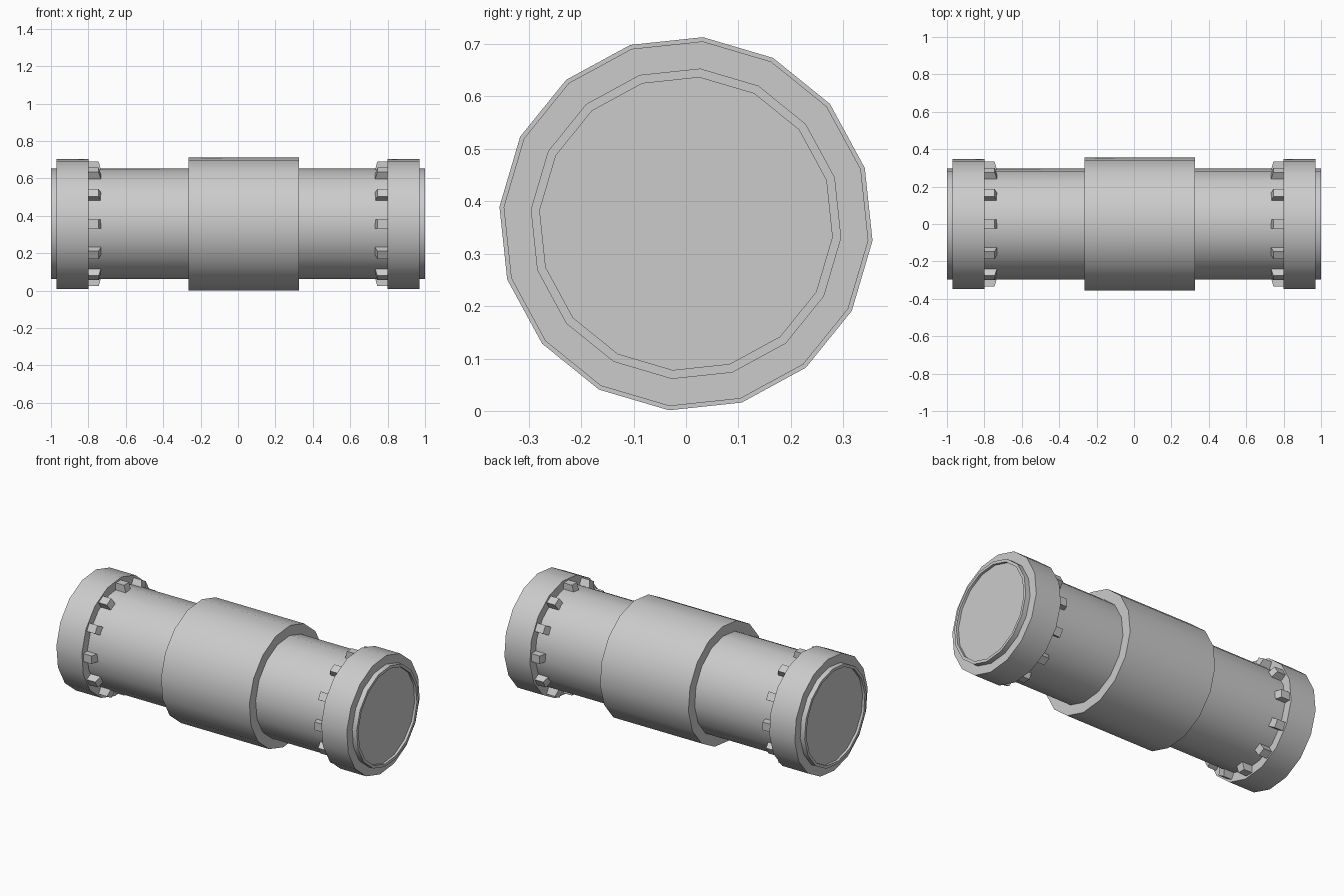
import bpy, bmesh, math
from mathutils import Matrix, Vector

if "Cube" in bpy.data.objects:
    bpy.data.objects.remove(bpy.data.objects["Cube"])

AXIS_Z = 0.357
SIDES = 16
TURN = math.radians(-5.2)

grey = bpy.data.materials.new("plain grey")
grey.use_nodes = True
grey.diffuse_color = (0.6, 0.6, 0.6, 1)
grey.node_tree.nodes["Principled BSDF"].inputs["Base Color"].default_value = (0.6, 0.6, 0.6, 1)


def finish(name, bm):
    bmesh.ops.recalc_face_normals(bm, faces=bm.faces)
    mesh = bpy.data.meshes.new(name)
    bm.to_mesh(mesh)
    bm.free()
    mesh.materials.append(grey)
    ob = bpy.data.objects.new(name, mesh)
    bpy.context.collection.objects.link(ob)
    bpy.ops.object.select_all(action="DESELECT")
    ob.select_set(True)
    bpy.context.view_layer.objects.active = ob
    bpy.ops.object.shade_smooth_by_angle(angle=math.radians(30))
    return ob


def lathe(name, profile):
    """Turn an (x, radius) profile around the long axis and cap both ends."""
    bm = bmesh.new()
    rings = []
    for x, r in profile:
        angles = [TURN + math.tau * i / SIDES for i in range(SIDES)]
        rings.append([bm.verts.new((x, r * math.cos(a), AXIS_Z + r * math.sin(a)))
                      for a in angles])
    for a, b in zip(rings, rings[1:]):
        for i in range(SIDES):
            j = (i + 1) % SIDES
            bm.faces.new((a[i], a[j], b[j], b[i]))
    bm.faces.new(rings[0])
    bm.faces.new(rings[-1])
    return finish(name, bm)


def teeth(name, side):
    """A ring of twelve small tapered lugs on the inner face of an end collar."""
    bm = bmesh.new()
    for i in range(12):
        turn = Matrix.Translation((0, 0, AXIS_Z)) @ Matrix.Rotation(math.tau * i / 12, 4, "X")
        lug = bmesh.ops.create_cube(bm, size=1)["verts"]
        for v in lug:
            outer, inner = v.co.z > 0, v.co.x < 0
            x = (0.745 if outer else 0.73) if inner else 0.81
            v.co = turn @ Vector((side * x, v.co.y * 0.048, 0.333 if outer else 0.28))
    return finish(name, bm)


# Main tube with shallow recessed ends
lathe("main_tube", [(-0.985, 0.28), (-1, 0.28), (-1, 0.297),
                    (1, 0.297), (1, 0.28), (0.985, 0.28)])

# Wide sleeve around the middle
lathe("middle_sleeve", [(-0.265, 0.29), (-0.265, 0.357), (0.325, 0.357), (0.325, 0.29)])

# End collars and their lugs
for label, side in (("left", 1), ("right", -1)):
    lathe(label + "_end_collar", [(side * 0.8, 0.29), (side * 0.8, 0.349),
                                  (side * 0.97, 0.349), (side * 0.97, 0.29)])
    teeth(label + "_collar_lugs", side)
